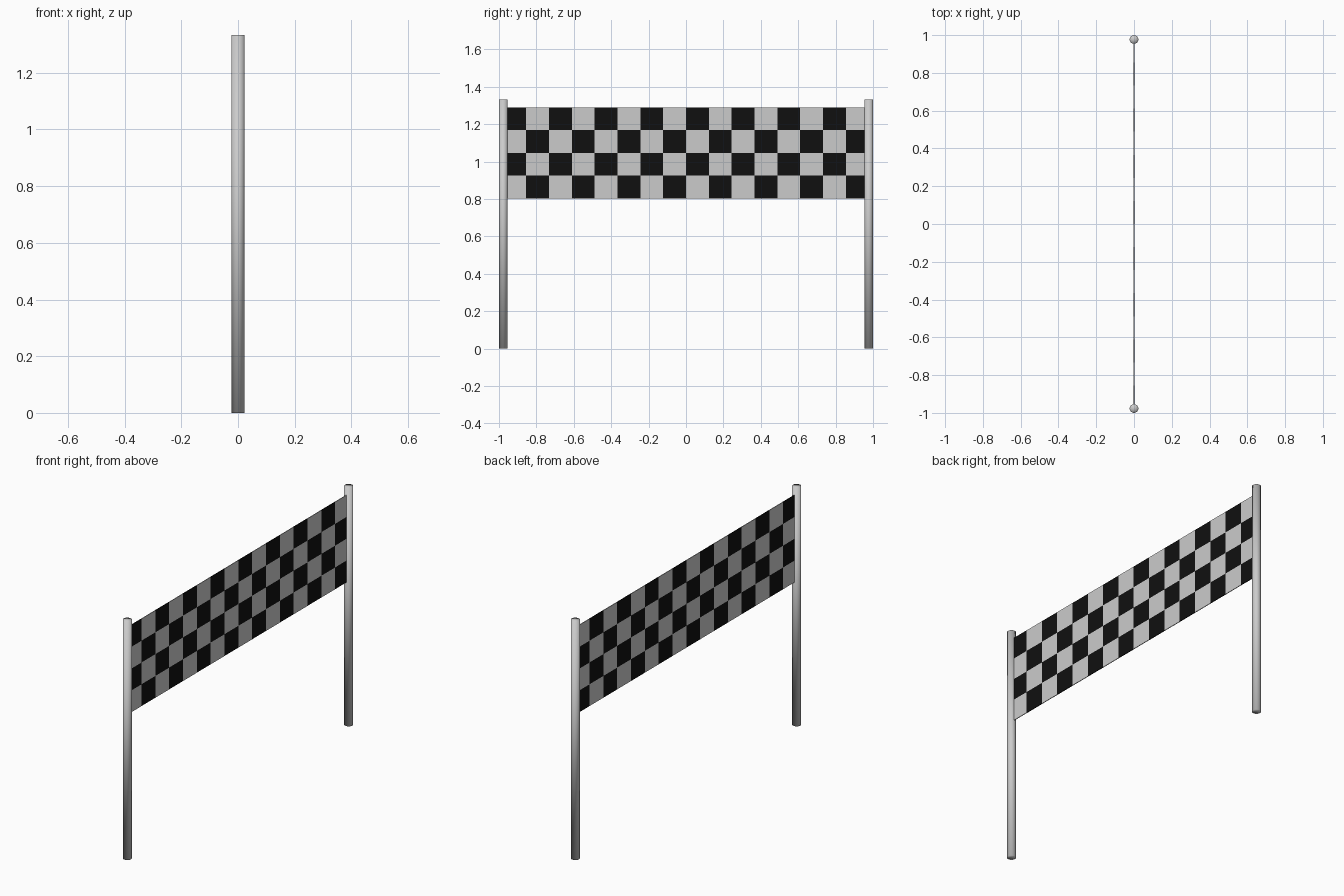
import bpy, bmesh

if "Cube" in bpy.data.objects:
    bpy.data.objects.remove(bpy.data.objects["Cube"])

HEIGHT = 1.333
POLE_R = 0.023
POLE_Y = 0.977
COLS, ROWS = 16, 4
TOP, BOTTOM = 1.29, 0.803
THICK = 0.004

# Two upright poles, smooth across the rims
for name, side in (("left_pole", -1), ("right_pole", 1)):
    bpy.ops.mesh.primitive_cylinder_add(
        vertices=32, radius=POLE_R, depth=HEIGHT, end_fill_type='TRIFAN',
        location=(0, side * POLE_Y, HEIGHT / 2))
    pole = bpy.context.object
    pole.name = name
    bpy.ops.object.shade_smooth()

# Banner: grid of cells, stood upright across the poles
bm = bmesh.new()
dy, dz = 2 * POLE_Y / COLS, (TOP - BOTTOM) / ROWS
grid = [[bm.verts.new((THICK / 2, -POLE_Y + c * dy, TOP - r * dz))
         for c in range(COLS + 1)] for r in range(ROWS + 1)]
for r in range(ROWS):
    for c in range(COLS):
        f = bm.faces.new((grid[r][c], grid[r + 1][c],
                          grid[r + 1][c + 1], grid[r][c + 1]))
        # Alternate cells black, starting at the top left corner
        f.material_index = 1 if (r + c) % 2 == 0 else 0
mesh = bpy.data.meshes.new("checkered_banner")
bm.to_mesh(mesh)
bm.free()

white = bpy.data.materials.new("banner_light")
white.diffuse_color = (0.8, 0.8, 0.8, 1)
white.use_nodes = True
white.node_tree.nodes["Principled BSDF"].inputs["Base Color"].default_value = white.diffuse_color
black = bpy.data.materials.new("banner_black")
black.diffuse_color = (0.005, 0.005, 0.005, 1)
black.use_nodes = True
black.node_tree.nodes["Principled BSDF"].inputs["Base Color"].default_value = black.diffuse_color
mesh.materials.append(white)
mesh.materials.append(black)

banner = bpy.data.objects.new("checkered_banner", mesh)
bpy.context.collection.objects.link(banner)

# Thin cloth, same pattern on both sides
solid = banner.modifiers.new("cloth_thickness", 'SOLIDIFY')
solid.thickness = THICK
solid.offset = -1
